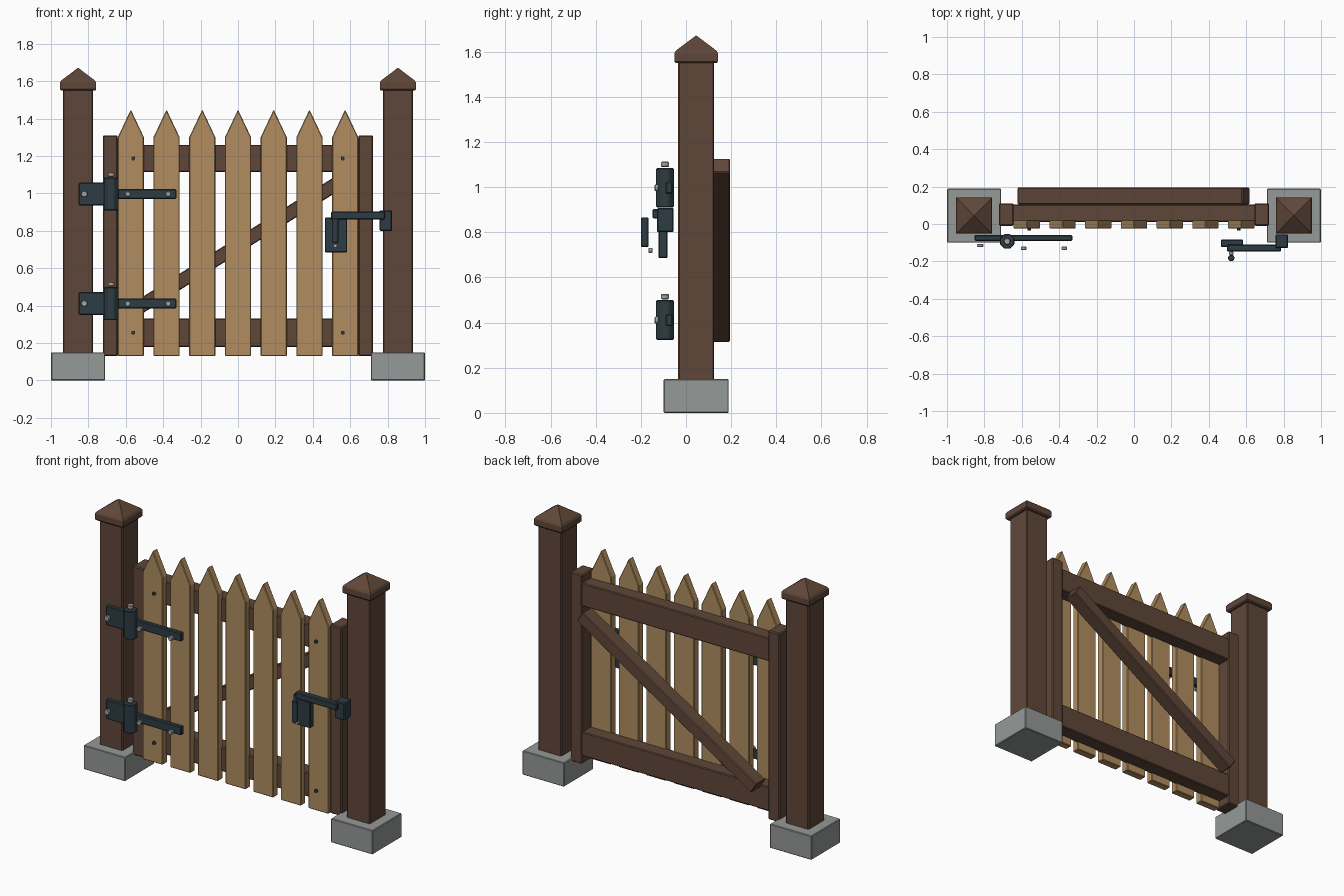
import bpy, bmesh, math
from mathutils import Matrix

cube = bpy.data.objects.get("Cube")
if cube:
    bpy.data.objects.remove(cube, do_unlink=True)


def material(name, rgb):
    m = bpy.data.materials.new(name)
    m.use_nodes = True
    m.diffuse_color = (*rgb, 1)
    m.node_tree.nodes["Principled BSDF"].inputs["Base Color"].default_value = (*rgb, 1)
    return m


DARK_WOOD = material("dark_wood", (0.115, 0.062, 0.040))
LIGHT_WOOD = material("light_wood", (0.44, 0.27, 0.115))
STONE = material("stone", (0.30, 0.32, 0.31))
IRON = material("iron", (0.027, 0.045, 0.055))
STEEL = material("steel", (0.38, 0.38, 0.36))


def finish(name, bm, mat, bevel=0.0):
    bmesh.ops.recalc_face_normals(bm, faces=bm.faces)
    mesh = bpy.data.meshes.new(name)
    bm.to_mesh(mesh)
    bm.free()
    mesh.materials.append(mat)
    ob = bpy.data.objects.new(name, mesh)
    bpy.context.collection.objects.link(ob)
    if bevel:
        mod = ob.modifiers.new("soft_edges", 'BEVEL')
        mod.width = bevel
        mod.segments = 1
    return ob


def box(name, x, y, z, mat, bevel=0.005):
    """Box from (low, high) ranges on each axis."""
    bm = bmesh.new()
    size = [r[1] - r[0] for r in (x, y, z)]
    mid = [(r[0] + r[1]) / 2 for r in (x, y, z)]
    bmesh.ops.create_cube(bm, size=1, matrix=Matrix.Translation(mid) @ Matrix.Diagonal((*size, 1)))
    return finish(name, bm, mat, bevel)


def cylinder(name, centre, radius, length, mat, sides=8, facing_front=False, bevel=0.0):
    bm = bmesh.new()
    turn = Matrix.Rotation(math.pi / 2 if facing_front else 0, 4, 'X')
    spin = Matrix.Rotation(math.pi / sides, 4, 'Z')
    bmesh.ops.create_cone(bm, cap_ends=True, segments=sides, radius1=radius, radius2=radius,
                          depth=length, matrix=Matrix.Translation(centre) @ turn @ spin)
    return finish(name, bm, mat, bevel)


def prism(name, outline, y, mat, bevel=0.0):
    """Extrude an (x, z) outline along y."""
    bm = bmesh.new()
    face = bm.faces.new([bm.verts.new((px, y[0], pz)) for px, pz in outline])
    new = bmesh.ops.extrude_face_region(bm, geom=[face])["geom"]
    bmesh.ops.translate(bm, vec=(0, y[1] - y[0], 0),
                        verts=[v for v in new if isinstance(v, bmesh.types.BMVert)])
    return finish(name, bm, mat, bevel)


def post_cap(name, cx, cy):
    """Square moulding rising to a point."""
    bm = bmesh.new()
    last = None
    for half, z in ((0.091, 1.55), (0.097, 1.557), (0.097, 1.592), (0.09, 1.604)):
        ring = [bm.verts.new((cx + sx * half, cy + sy * half, z))
                for sx, sy in ((-1, -1), (1, -1), (1, 1), (-1, 1))]
        if last:
            for i in range(4):
                j = (i + 1) % 4
                bm.faces.new((last[i], last[j], ring[j], ring[i]))
        else:
            bm.faces.new(ring)
        last = ring
    tip = bm.verts.new((cx, cy, 1.672))
    for i in range(4):
        bm.faces.new((last[i], last[(i + 1) % 4], tip))
    return finish(name, bm, DARK_WOOD)


# Posts, caps, footings and gate stiles on both sides
POST_Y = 0.045
for side, s in (("left", 1), ("right", -1)):
    cx = s * 0.855
    box(side + "_footing", (cx - 0.144, cx + 0.144), (POST_Y - 0.144, POST_Y + 0.144),
        (0, 0.15), STONE, 0.004)
    box(side + "_post", (cx - 0.08, cx + 0.08), (POST_Y - 0.08, POST_Y + 0.08),
        (0.01, 1.555), DARK_WOOD, 0.006)
    post_cap(side + "_post_cap", cx, POST_Y)
    cx = s * 0.683
    box(side + "_stile", (cx - 0.04, cx + 0.04), (-0.01, 0.11), (0.13, 1.31), DARK_WOOD, 0.006)

# Rails
for name, z in (("bottom_rail", (0.18, 0.33)), ("top_rail", (1.115, 1.26))):
    box(name, (-0.65, 0.65), (0.01, 0.105), z, DARK_WOOD)

# Diagonal brace
brace = box("diagonal_brace", (-0.71, 0.71), (-0.045, 0.045), (-0.0375, 0.0375), DARK_WOOD)
brace.location = (-0.003, 0.15, 0.72)
brace.rotation_euler.y = -math.radians(32)

# Pointed pickets
for i in range(7):
    cx = (i - 3) * 0.191
    prism("picket_%d" % (i + 1),
          [(cx - 0.07, 0.13), (cx + 0.07, 0.13), (cx + 0.07, 1.30), (cx, 1.448), (cx - 0.07, 1.30)],
          (-0.025, 0.022), LIGHT_WOOD, 0.004)

# Nails in the outer pickets
for x in (-0.56, 0.56):
    for z in (0.255, 1.187):
        cylinder("nail", (x, -0.029, z), 0.011, 0.014, IRON, facing_front=True)

# Strap hinges
for label, z in (("lower", 0.411), ("upper", 0.997)):
    box(label + "_hinge_plate", (-0.852, -0.69), (-0.09, -0.058), (z - 0.061, z + 0.061), IRON)
    box(label + "_hinge_strap", (-0.68, -0.33), (-0.09, -0.06), (z - 0.027, z + 0.027), IRON)
    cylinder(label + "_hinge_knuckle", (-0.678, -0.093, z), 0.042, 0.176, IRON, bevel=0.004)
    cylinder(label + "_hinge_pin", (-0.678, -0.093, z + 0.104), 0.019, 0.024, STEEL, bevel=0.004)
    for x, y, r in ((-0.822, -0.115, 0.018), (-0.59, -0.13, 0.016), (-0.373, -0.13, 0.016)):
        cylinder(label + "_hinge_screw", (x, y, z), r, 0.018, STEEL, facing_front=True, bevel=0.003)

# Latch: plate, bar, keeper, handle and screw
box("latch_plate", (0.464, 0.584), (-0.122, -0.082), (0.685, 0.87), IRON)
box("latch_bar", (0.498, 0.785), (-0.148, -0.11), (0.86, 0.902), IRON)
box("latch_keeper", (0.756, 0.824), (-0.128, -0.055), (0.80, 0.908), IRON)
cylinder("latch_handle", (0.52, -0.182, 0.80), 0.018, 0.13, IRON, bevel=0.003)
cylinder("latch_screw", (0.52, -0.157, 0.72), 0.012, 0.018, STEEL, facing_front=True, bevel=0.003)
